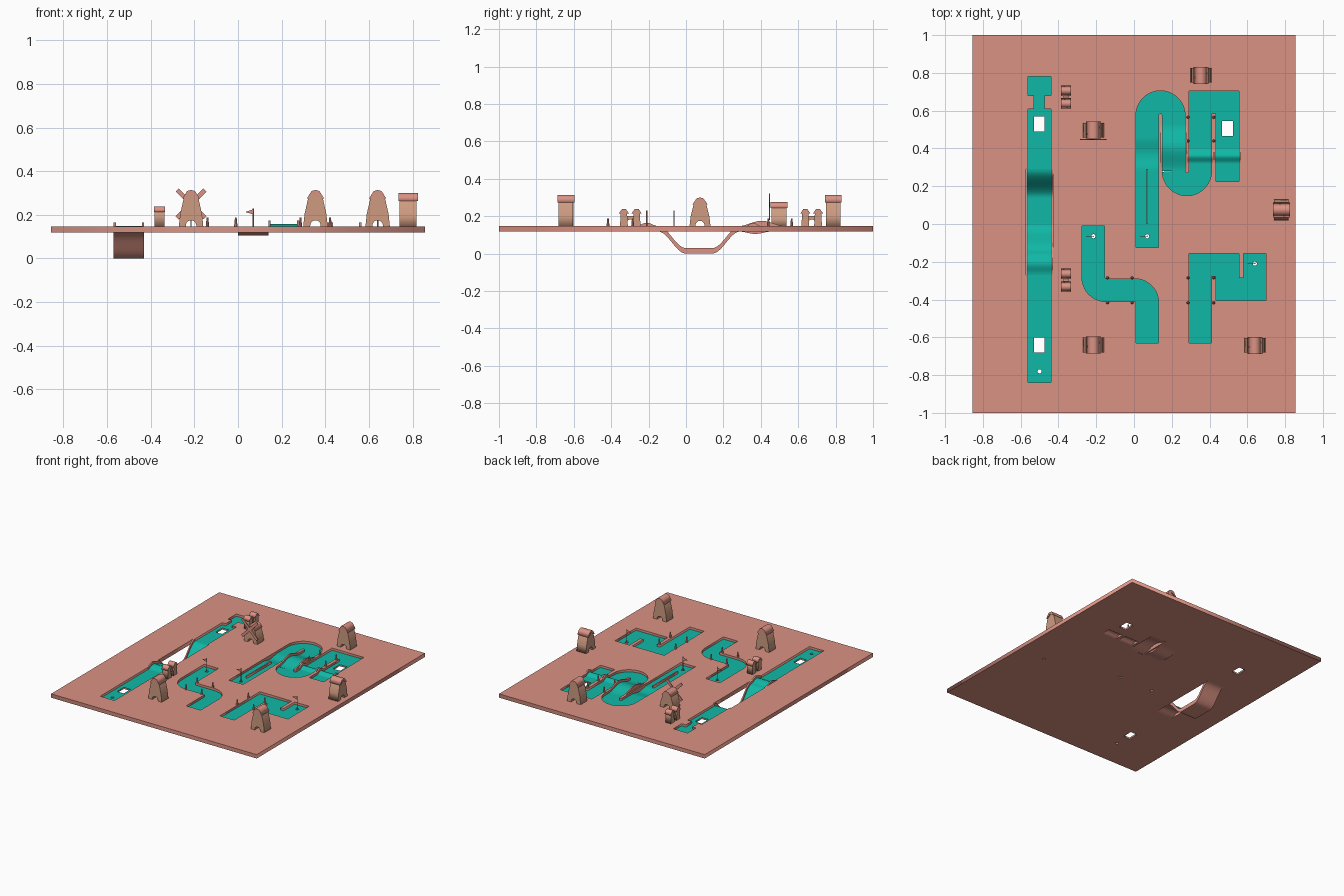
import bpy, bmesh, math
from mathutils import Matrix

if "Cube" in bpy.data.objects:
    bpy.data.objects.remove(bpy.data.objects["Cube"])

def material(name, rgb):
    m = bpy.data.materials.new(name)
    m.diffuse_color = (*rgb, 1)
    m.use_nodes = True
    m.node_tree.nodes["Principled BSDF"].inputs["Base Color"].default_value = m.diffuse_color
    return m

CLAY = material("clay", (0.71, 0.29, 0.23))
TAN = material("tan", (0.62, 0.33, 0.22))
GREEN = material("turf", (0.005, 0.48, 0.38))
BOT, FLOOR, TOP = 0.118, 0.130, 0.147      # slab underside, turf level, slab top

def link(name, mesh, *mats):
    ob = bpy.data.objects.new(name, mesh)
    for m in mats:
        mesh.materials.append(m)
    bpy.context.collection.objects.link(ob)
    return ob

def plate(name, loops, z0, z1, mat, matrix=None):
    """Extruded flat shape; inner loops become holes."""
    cu = bpy.data.curves.new(name, 'CURVE')
    cu.dimensions, cu.fill_mode, cu.extrude = '2D', 'BOTH', (z1 - z0) / 2
    for loop in loops:
        s = cu.splines.new('POLY')
        s.points.add(len(loop) - 1)
        for p, (x, y) in zip(s.points, loop):
            p.co = (x, y, 0, 1)
        s.use_cyclic_u = True
    tmp = bpy.data.objects.new(name, cu)
    bpy.context.collection.objects.link(tmp)
    dg = bpy.context.evaluated_depsgraph_get()
    me = bpy.data.meshes.new_from_object(tmp.evaluated_get(dg))
    bpy.data.objects.remove(tmp)
    bpy.data.curves.remove(cu)
    me.transform(Matrix.Translation((0, 0, (z0 + z1) / 2)))
    if matrix:
        me.transform(matrix)
    me.materials.clear()
    return link(name, me, mat)

def prism(name, pts, depth, loc, mat, turn=0):
    """Upright profile (x, z) extruded along y, turned about z."""
    mx = Matrix.Translation(loc) @ Matrix.Rotation(turn, 4, 'Z') @ Matrix.Rotation(math.pi / 2, 4, 'X')
    return plate(name, [pts], -depth / 2, depth / 2, mat, mx)

def rect(x0, x1, y0, y1):
    return [(x0, y0), (x1, y0), (x1, y1), (x0, y1)]

def arc(cx, cy, r, a0, a1, n=16):
    return [(cx + r * math.cos(math.radians(a0 + (a1 - a0) * i / n)),
             cy + r * math.sin(math.radians(a0 + (a1 - a0) * i / n))) for i in range(n + 1)]

def circle(x, y, r=0.011):
    return arc(x, y, r, 0, 345, 23)

def lane(path, w=0.06):
    """Outline of a path with constant width and mitred corners."""
    p = [path[0]]
    for q in path[1:]:
        if math.dist(q, p[-1]) > 1e-4:
            p.append(q)
    dirs = [((b[0] - a[0]) / math.dist(a, b), (b[1] - a[1]) / math.dist(a, b)) for a, b in zip(p, p[1:])]
    left, right = [], []
    for i, (x, y) in enumerate(p):
        d, e = dirs[max(i - 1, 0)], dirs[min(i, len(dirs) - 1)]
        k = w / (1 + d[0] * e[0] + d[1] * e[1])
        nx, ny = -(d[1] + e[1]) * k, (d[0] + e[0]) * k
        left.append((x + nx, y + ny))
        right.append((x - nx, y - ny))
    return left + right[::-1]

def floor(name, loops):
    plate(name + "_bed", loops, BOT, FLOOR - 0.002, CLAY)
    plate(name + "_turf", loops, FLOOR - 0.002, FLOOR, GREEN)

def ease(t):
    t = min(max(t, 0), 1)
    return (1 - math.cos(math.pi * t)) / 2

def bump(y, a, b, h):
    return h * (1 - math.cos(2 * math.pi * (y - a) / (b - a))) / 2 if a < y < b else 0

def ribbon(name, xc, y0, y1, height, n=24):
    """Channel with two kerbs whose height follows a curve along y."""
    bm = bmesh.new()
    rows = []
    for i in range(n + 1):
        y = y0 + (y1 - y0) * i / n
        b = BOT + height(y)
        sec = [(-.07, 0), (.07, 0), (.07, .029), (.06, .029), (.06, .012), (-.06, .012), (-.06, .029), (-.07, .029)]
        rows.append([bm.verts.new((xc + x, y, b + z)) for x, z in sec])
    for r, s in zip(rows, rows[1:]):
        for k in range(8):
            f = bm.faces.new((r[k], r[(k + 1) % 8], s[(k + 1) % 8], s[k]))
            f.material_index = int(k == 4)
    bm.faces.new(rows[0])
    bm.faces.new(rows[-1])
    bmesh.ops.recalc_face_normals(bm, faces=bm.faces)
    me = bpy.data.meshes.new(name)
    bm.to_mesh(me)
    ob = link(name, me, CLAY, GREEN)
    bpy.ops.object.select_all(action='DESELECT')
    ob.select_set(True)
    bpy.context.view_layer.objects.active = ob
    bpy.ops.object.shade_smooth_by_angle(angle=math.radians(35))

# Long straight lane with hump and deep dip
south = rect(-.56, -.44, -.84, -.27)
north = [(-.56, .29), (-.44, .29), (-.44, .61), (-.475, .61), (-.475, .68), (-.44, .68), (-.44, .78),
         (-.56, .78), (-.56, .68), (-.53, .68), (-.53, .61), (-.56, .61)]
hole1 = [(-.56, -.27), (-.56, -.84), (-.44, -.84), (-.44, -.27), (-.4295, -.27), (-.4295, .29)] + north[1:] \
    + [north[0], (-.5705, .29), (-.5705, -.27)]
floor("long_lane_south", [south, rect(-.53, -.475, -.68, -.6), circle(-.5, -.78)])
floor("long_lane_north", [north, rect(-.53, -.475, .49, .57)])
ribbon("long_lane_dip", -.5, -.27, .29,
       lambda y: bump(y, -.27, -.15, .018) - BOT * (ease((y + .15) / .15) - ease((y - .14) / .15)), 56)

# S-bend lane and zigzag lane
bend = [(-.215, -.01)] + arc(-.15, -.285, .065, 180, 270) + arc(.005, -.415, .065, 90, 0) + [(.07, -.63)]
zig = [(.35, -.63), (.35, -.215), (.495, -.215), (.495, -.345), (.64, -.345), (.64, -.155)]
floor("bend_lane", [lane(bend), circle(-.215, -.065)])
floor("zigzag_lane", [lane(zig), circle(.64, -.21)])

# Serpentine lane: flat pieces joined by curved channels
pieces = [[(.07, -.125), (.07, .28)],
          [(.07, .46)] + arc(.14, .575, .07, 180, 0, 24) + [(.21, .53)],
          arc(.28, .28, .07, 180, 360, 24) + [(.35, .32)],
          [(.35, .40), (.35, .645), (.495, .645), (.495, .40)],
          [(.495, .32), (.495, .225)]]
holes = {0: [circle(.07, -.065)], 3: [rect(.465, .525, .465, .545)]}
for i, p in enumerate(pieces):
    floor(f"serpentine_lane_{i + 1}", [lane(p)] + holes.get(i, []))
ribbon("serpentine_dip", .07, .28, .46, lambda y: bump(y, .28, .46, -.013))
ribbon("serpentine_hill", .21, .28, .53, lambda y: bump(y, .28, .53, .028))
for x in (.35, .495):
    ribbon("serpentine_hump", x, .32, .40, lambda y: bump(y, .32, .40, .017), 16)
plate("lane_divider", [rect(.065, .075, 0, .29)], FLOOR - .001, TOP, CLAY)

# Base slab with all lanes cut out
plate("base_slab", [rect(-.856, .856, -1, 1), hole1, lane(bend), lane(zig), lane(sum(pieces, []))], BOT, TOP, CLAY)

# Flags standing in the cups
for x, y in ((-.215, -.065), (.07, -.065), (.64, -.21)):
    plate("flag_pole", [arc(x, y, .003, 0, 315, 7)], BOT, .229, CLAY)
    prism("flag", [(0, .055), (0, .078), (-.038, .066)], .003, (x, y, TOP), CLAY)

# Small tapered posts along the lane corners
posts = [(x, y) for xs, ys in (((-.14, -.01), (-.285, -.417)), ((.286, .422), (-.285, -.417)),
                               ((.286, .422), (.44, .565))) for x in xs for y in ys]
for x, y in posts:
    bm = bmesh.new()
    bmesh.ops.create_cone(bm, cap_ends=True, segments=8, radius1=.008, radius2=.004, depth=.04,
                          matrix=Matrix.Translation((x, y, TOP + .02)))
    me = bpy.data.meshes.new("post")
    bm.to_mesh(me)
    link("post", me, CLAY)

# Houses with an arched passage and an overhanging roof
def house(name, x, y, h, turn=0):
    body = [(-.024, 0)] + arc(0, .004, .024, 180, 0, 10) + [(.024, 0), (.056, 0), (.05, .34 * h), (.034, .76 * h),
            (.015, .92 * h), (-.015, .92 * h), (-.034, .76 * h), (-.05, .34 * h), (-.056, 0)]
    roof = [(-.04, .76 * h), (-.018, .97 * h), (0, h), (.018, .97 * h), (.04, .76 * h), (.03, .76 * h), (0, .9 * h), (-.03, .76 * h)]
    prism(name + "_body", body, .078, (x, y, TOP), TAN, turn)
    prism(name + "_roof", roof, .09, (x, y, TOP), CLAY, turn)

house("house_north", .355, .787, .167)
house("house_southwest", -.215, -.64, .167)
house("house_southeast", .64, -.642, .167)
house("house_east", .78, .075, .153, math.pi / 2)
house("windmill", -.215, .497, .128)
for k in range(4):
    t = math.radians(45 + 90 * k)
    c, s = math.cos(t), math.sin(t)
    blade = [(u * c - v * s, u * s + v * c) for u, v in rect(0, .09, -.01, .01)]
    prism("windmill_blade", blade, .006, (-.215, .447, .25), CLAY)

# Twin-tower gates beside the long lane
for y in (.672, -.298):
    q = math.pi / 2
    for o in (-.034, .034):
        prism("gate_tower", [(o - .021, 0), (o + .021, 0), (o + .017, .07), (o, .085), (o - .017, .07)], .046, (-.36, y, TOP), TAN, q)
        prism("gate_roof", [(o - .028, .066), (o - .01, .092), (o + .01, .092), (o + .028, .066), (o + .02, .066),
                            (o, .084), (o - .02, .066)], .052, (-.36, y, TOP), CLAY, q)
    prism("gate_arch", [(-.026, 0)] + arc(0, .015, .02, 180, 0, 10) + [(.026, 0), (.026, .055), (-.026, .055)],
          .026, (-.36, y, TOP), TAN, q)
